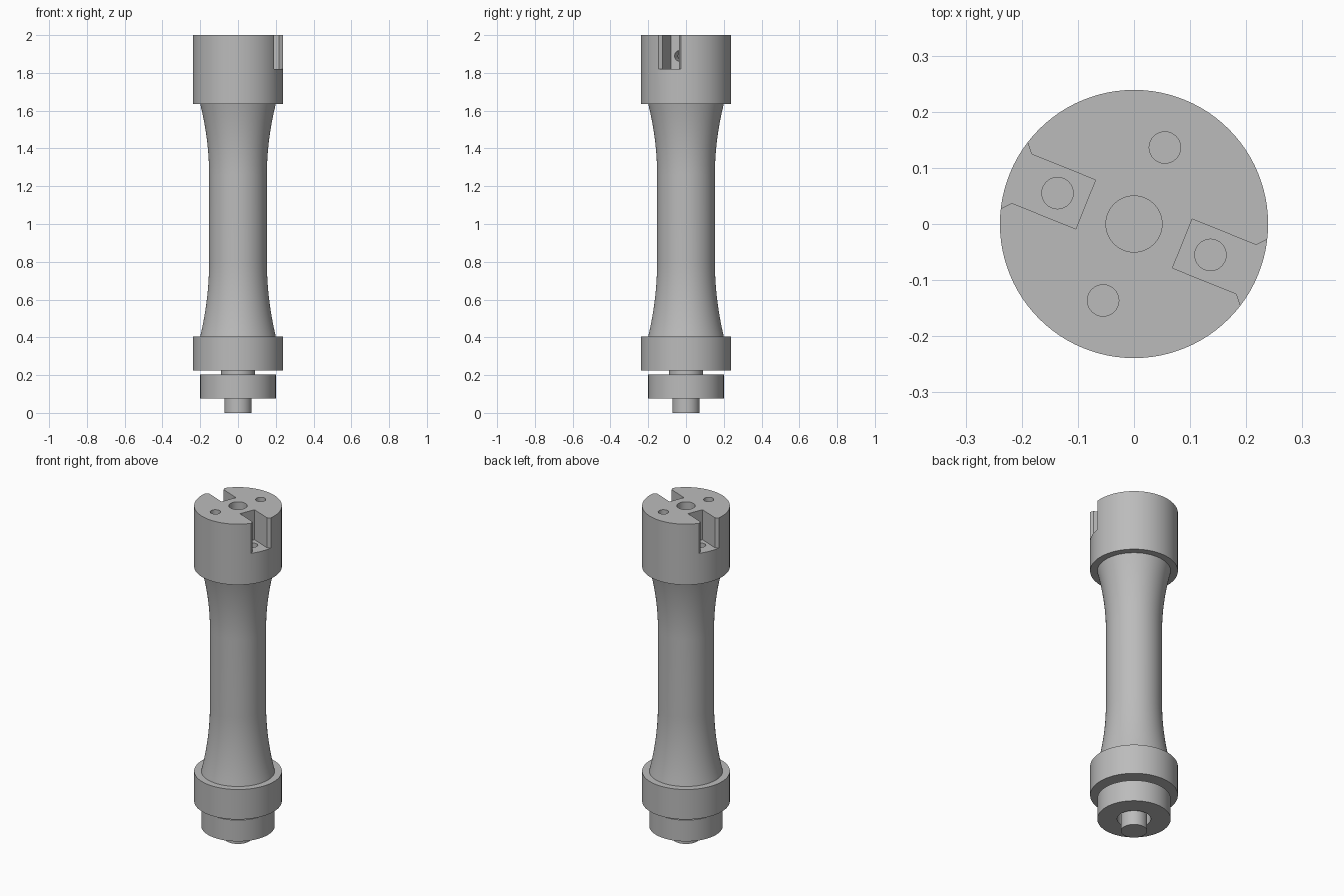
import bpy
import bmesh
from math import cos, sin, pi, radians
from mathutils import Matrix, Vector

if "Cube" in bpy.data.objects:
    bpy.data.objects.remove(bpy.data.objects["Cube"])

grey = bpy.data.materials.new("machined_grey")
grey.use_nodes = True
colour = (0.5, 0.5, 0.5, 1)
grey.diffuse_color = colour
grey.node_tree.nodes["Principled BSDF"].inputs["Base Color"].default_value = colour


def make_object(name, bm):
    bmesh.ops.recalc_face_normals(bm, faces=bm.faces)
    mesh = bpy.data.meshes.new(name)
    bm.to_mesh(mesh)
    bm.free()
    mesh.materials.append(grey)
    ob = bpy.data.objects.new(name, mesh)
    bpy.context.collection.objects.link(ob)
    return ob


def smooth(ob):
    bpy.ops.object.select_all(action="DESELECT")
    ob.select_set(True)
    bpy.context.view_layer.objects.active = ob
    bpy.ops.object.shade_smooth_by_angle(angle=radians(30))


def lathe(name, profile, steps=96):
    """Revolve (radius, height) points that start and end on the axis."""
    bm = bmesh.new()
    verts = [bm.verts.new((r, 0, z)) for r, z in profile]
    edges = [bm.edges.new(pair) for pair in zip(verts, verts[1:])]
    bmesh.ops.spin(bm, geom=verts + edges, axis=(0, 0, 1), cent=(0, 0, 0),
                   angle=2 * pi, steps=steps, use_merge=True)
    bmesh.ops.remove_doubles(bm, verts=bm.verts, dist=1e-5)
    return make_object(name, bm)


def drill(name, centre, radius, depth, axis=(0, 0, 1)):
    bm = bmesh.new()
    turn = Vector((0, 0, 1)).rotation_difference(Vector(axis)).to_matrix().to_4x4()
    bmesh.ops.create_cone(bm, cap_ends=True, segments=40, radius1=radius,
                          radius2=radius, depth=depth,
                          matrix=Matrix.Translation(centre) @ turn)
    return make_object(name, bm)


def prism(name, outline, bottom, top, angle):
    bm = bmesh.new()
    face = bm.faces.new([bm.verts.new((x, y, bottom)) for x, y in outline])
    new = bmesh.ops.extrude_face_region(bm, geom=[face])["geom"]
    bmesh.ops.translate(bm, vec=(0, 0, top - bottom),
                        verts=[g for g in new if isinstance(g, bmesh.types.BMVert)])
    bmesh.ops.rotate(bm, verts=bm.verts, matrix=Matrix.Rotation(angle, 3, "Z"))
    return make_object(name, bm)


def cut(ob, cutters):
    bpy.context.view_layer.objects.active = ob
    for cutter in cutters:
        cutter.hide_render = True
        mod = ob.modifiers.new("cut", "BOOLEAN")
        mod.operation, mod.solver, mod.object = "DIFFERENCE", "EXACT", cutter
        bpy.ops.object.modifier_apply(modifier=mod.name)
        bpy.data.objects.remove(cutter)


# Head with central bore
R = 0.239
TOP, SLOT_FLOOR, HEAD_BASE = 2.0, 1.82, 1.635
head = lathe("head", [(0, HEAD_BASE), (R, HEAD_BASE), (R, TOP), (0.05, TOP),
                      (0.05, 1.72), (0, 1.72)])

# Two flared slots, their bolt holes and cross holes, and two top holes
half = [(0.093, 0.047), (0.216, 0.047), (0.27, 0.11)]
outline = half + [(x, -y) for x, y in reversed(half)]
cutters = []
for side in (0, pi):
    a = radians(-22) + side
    out = Vector((cos(a), sin(a), 0))
    across = Vector((-sin(a), cos(a), 0))
    up = Vector((0, 0, 1))
    cutters += [
        prism("slot_cutter", outline, SLOT_FLOOR, TOP + 0.1, a),
        drill("slot_hole_cutter", out * 0.147 + up * SLOT_FLOOR, 0.028, 0.2),
        drill("cross_hole_cutter", out * 0.07 + up * 1.89, 0.028, 0.1, out),
        drill("top_hole_cutter", across * 0.147 + up * TOP, 0.028, 0.36),
    ]
cut(head, cutters)

# Waisted grip, curved in towards a straight middle
WAIST, END = 0.153, 0.2
LOW, HIGH, CURVE_LOW, CURVE_HIGH = 0.405, HEAD_BASE, 0.8, 1.26
steps = 16
flare = [(WAIST + (END - WAIST) * (1 - i / steps) ** 2, i / steps)
         for i in range(steps + 1)]
lower = [(r, LOW + t * (CURVE_LOW - LOW)) for r, t in flare]
upper = [(r, HIGH - t * (HIGH - CURVE_HIGH)) for r, t in reversed(flare)]
grip = lathe("grip", [(0, LOW)] + lower + upper + [(0, HIGH)])

# Lower collar, neck, foot disc with recess, and pin
collar = lathe("collar", [(0, 0.225), (R, 0.225), (R, LOW), (0, LOW)])
neck = lathe("neck", [(0, 0.2), (0.09, 0.2), (0.09, 0.23), (0, 0.23)])
disc = lathe("foot_disc", [(0, 0.17), (0.092, 0.17), (0.092, 0.075),
                           (END, 0.075), (END, 0.203), (0, 0.203)])
pin = lathe("pin", [(0, 0), (0.072, 0), (0.072, 0.18), (0, 0.18)])

for part in (head, grip, collar, neck, disc, pin):
    smooth(part)
